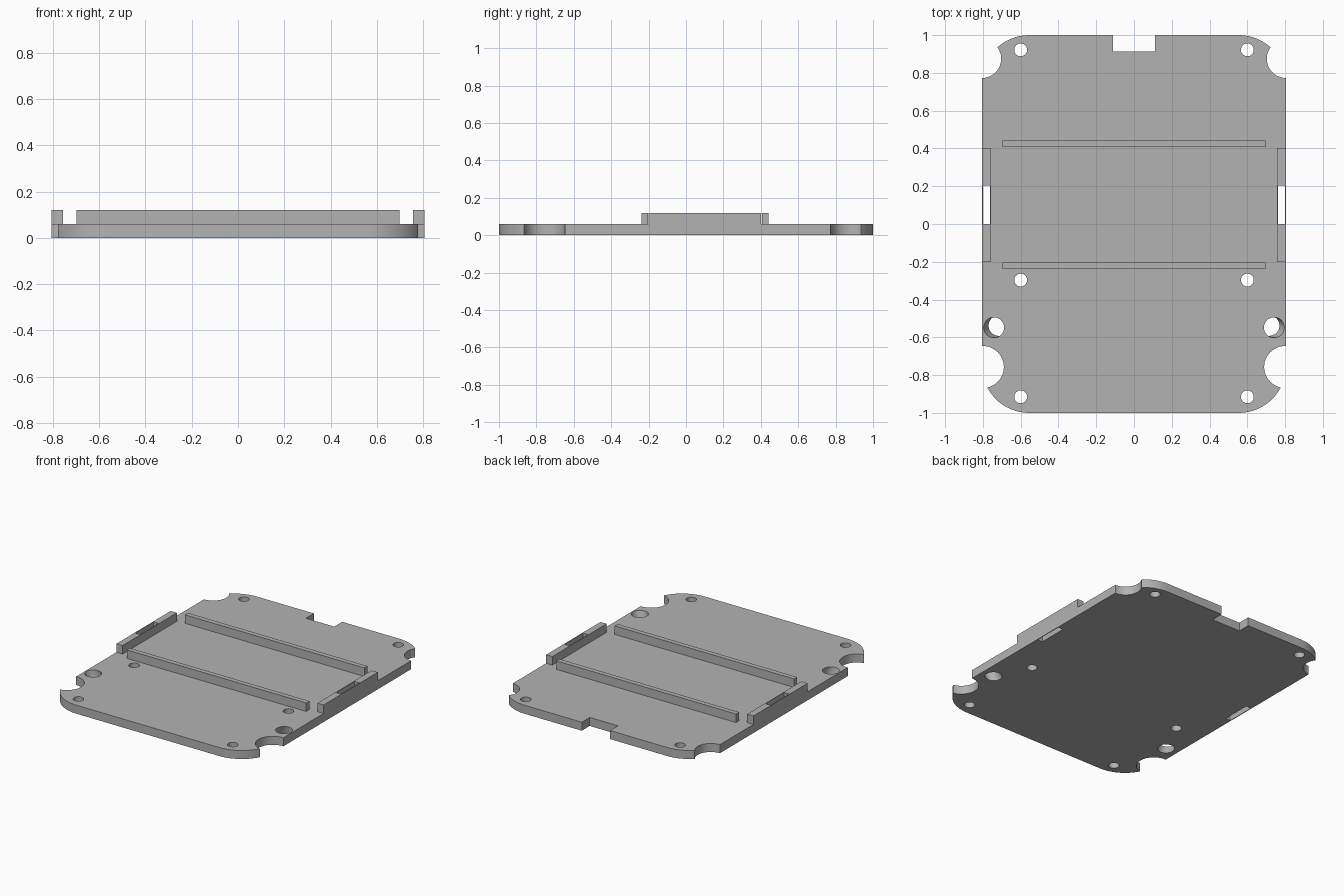
import bpy, bmesh, math
from mathutils import Vector

cube = bpy.data.objects.get("Cube")
if cube:
    bpy.data.objects.remove(cube, do_unlink=True)

PLATE, TOP, HALF = 0.06, 0.12, 0.805

grey = bpy.data.materials.new("plain grey")
grey.use_nodes = True
grey.diffuse_color = (0.45, 0.45, 0.45, 1)
grey.node_tree.nodes["Principled BSDF"].inputs["Base Color"].default_value = (0.45, 0.45, 0.45, 1)


def prism(name, outline, z0, z1, shift=(0, 0)):
    """Closed solid from a flat outline; shift slants the lower end."""
    bm = bmesh.new()
    low = [bm.verts.new((x + shift[0], y + shift[1], z0)) for x, y in outline]
    high = [bm.verts.new((x, y, z1)) for x, y in outline]
    bm.faces.new(low[::-1])
    bm.faces.new(high)
    n = len(outline)
    for i in range(n):
        j = (i + 1) % n
        bm.faces.new((low[i], low[j], high[j], high[i]))
    bmesh.ops.recalc_face_normals(bm, faces=bm.faces)
    mesh = bpy.data.meshes.new(name)
    bm.to_mesh(mesh)
    bm.free()
    mesh.materials.append(grey)
    ob = bpy.data.objects.new(name, mesh)
    bpy.context.collection.objects.link(ob)
    return ob


def arc(cx, cy, r, start=0, sweep=360, steps=48):
    count = steps if sweep == 360 else steps + 1
    angles = [math.radians(start + sweep * i / steps) for i in range(count)]
    return [(cx + r * math.cos(a), cy + r * math.sin(a)) for a in angles]


def rect(x0, x1, y0, y1):
    return [(x0, y0), (x1, y0), (x1, y1), (x0, y1)]


def cut(ob, cutters):
    for c in cutters:
        c.hide_render = True
        mod = ob.modifiers.new("cut", 'BOOLEAN')
        mod.operation, mod.solver, mod.object = 'DIFFERENCE', 'EXACT', c
    bpy.context.view_layer.update()
    result = bpy.data.meshes.new_from_object(ob.evaluated_get(bpy.context.evaluated_depsgraph_get()))
    ob.modifiers.clear()
    ob.data = result
    for c in cutters:
        bpy.data.objects.remove(c, do_unlink=True)


def through(outline):
    return prism("cutter", outline, -0.1, 0.2)


def slot(side):
    xs = sorted((side * 0.762, side * 0.8))
    return through(rect(xs[0], xs[1], 0.0, 0.205))


# Base plate with rounded corners
R = 0.25
CX, CY = HALF - R, 1 - R
outline = []
for i, (sx, sy) in enumerate(((1, 1), (-1, 1), (-1, -1), (1, -1))):
    outline += arc(sx * CX, sy * CY, R, 90 * i, 90, 16)
plate = prism("base_plate", outline, 0, PLATE)

# Rear notch, edge scallops, screw holes, slanted holes and side slots
cutters = [through(rect(-0.11, 0.11, 0.912, 1.1))]
for s in (1, -1):
    cutters += [through(arc(s * 0.805, 0.875, 0.102)),
                through(arc(s * 0.8, -0.757, 0.111)),
                slot(s)]
    cutters += [through(arc(s * 0.6, y, 0.034, steps=32)) for y in (0.922, -0.297, -0.915)]
    # The slant reaches past both faces of the plate
    slant = Vector((-s * 0.026, 0.01))
    cutters.append(prism("cutter", arc(s * 0.742 - slant.x, -0.548 - slant.y, 0.054),
                         -PLATE, 2 * PLATE, slant * 3))
cut(plate, cutters)

# Cross rails
for name, y0, y1 in (("front_rail", -0.238, -0.204), ("rear_rail", 0.407, 0.441)):
    prism(name, rect(-0.697, 0.697, y0, y1), PLATE, TOP)

# Slotted side walls
for name, s in (("left_wall", 1), ("right_wall", -1)):
    xs = sorted((s * 0.757, s * HALF))
    wall = prism(name, rect(xs[0], xs[1], -0.2, 0.402), PLATE, TOP)
    cut(wall, [slot(s)])

# Smooth curved cut walls, keep edges crisp
bpy.ops.object.select_all(action='DESELECT')
plate.select_set(True)
bpy.context.view_layer.objects.active = plate
bpy.ops.object.shade_smooth_by_angle(angle=math.radians(30))
